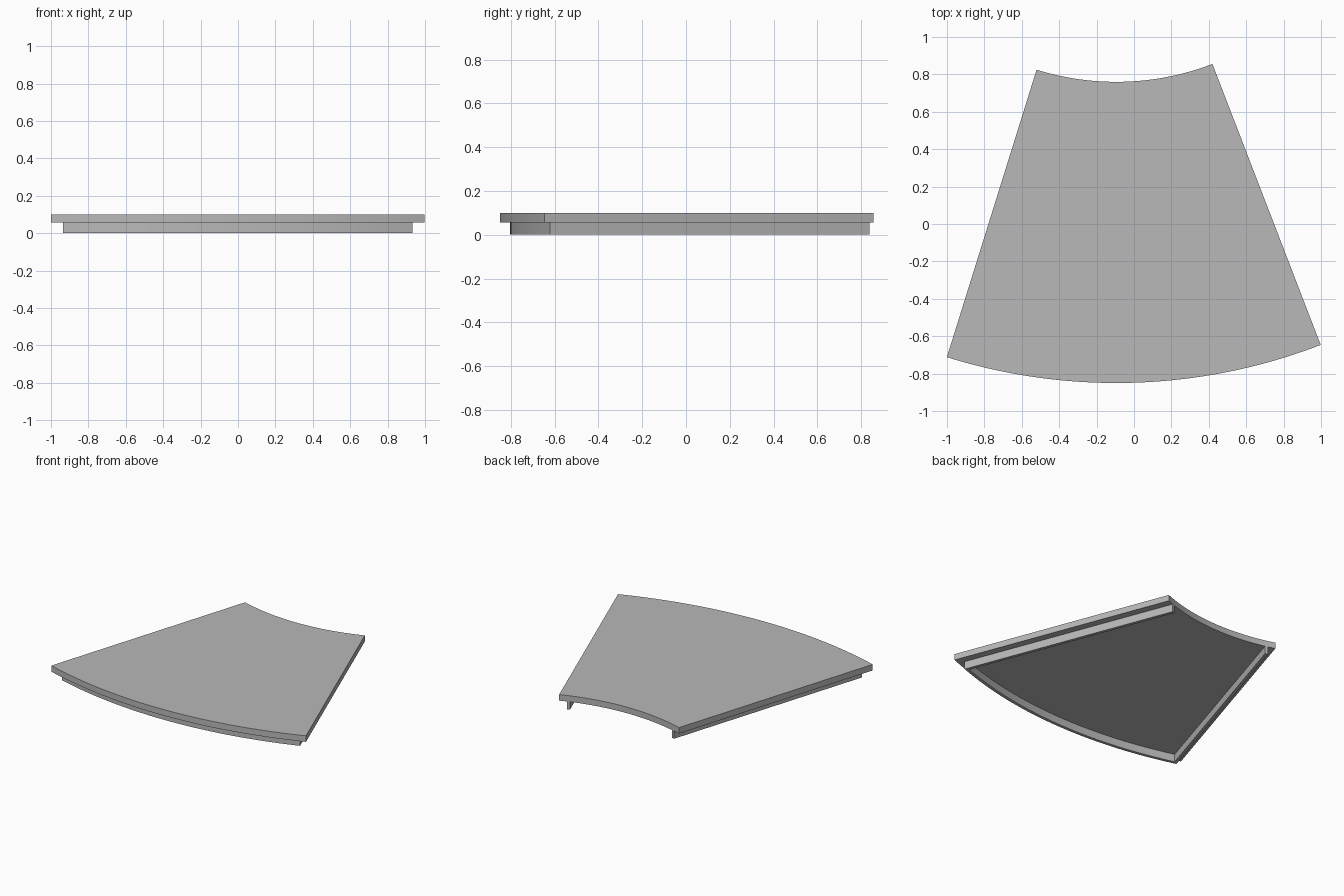
import bpy
import bmesh
from math import sin, cos, asin, radians

cube = bpy.data.objects.get("Cube")
if cube:
    bpy.data.objects.remove(cube)

CENTRE = (-0.095, 2.19)          # shared centre of both arcs
R_IN, R_OUT = 1.43, 3.04
RIGHT_EDGE, LEFT_EDGE = radians(-17.33), radians(21.08)
TOP, SEAT = 0.10, 0.056          # slab top and underside
INSET, WALL = 0.052, 0.022       # rib setback and thickness
RIB_R = 2.993
STEPS = 40

grey = bpy.data.materials.new("panel grey")
grey.use_nodes = True
colour = (0.48, 0.48, 0.48, 1)
grey.diffuse_color = colour
grey.node_tree.nodes["Principled BSDF"].inputs["Base Color"].default_value = colour


def left(r, d):
    """Angle at radius r of a line set d inside the left edge."""
    return LEFT_EDGE - asin(d / r)


def right(r, d):
    return RIGHT_EDGE + asin(d / r)


def arc(r, a, b, steps=STEPS):
    angles = [a + (b - a) * i / steps for i in range(steps + 1)]
    return [(CENTRE[0] + r * sin(t), CENTRE[1] - r * cos(t)) for t in angles]


def ribbon(name, inner, outer, z0, z1):
    """Solid strip between two matching paths."""
    bm = bmesh.new()
    rings = []
    for p, q in zip(inner, outer):
        rings.append([bm.verts.new((*xy, z)) for xy, z in
                      ((p, z0), (q, z0), (q, z1), (p, z1))])
    for a, b in zip(rings, rings[1:]):
        for i in range(4):
            j = (i + 1) % 4
            bm.faces.new((a[i], a[j], b[j], b[i]))
    bm.faces.new(rings[0])
    bm.faces.new(rings[-1])
    bmesh.ops.recalc_face_normals(bm, faces=bm.faces)
    mesh = bpy.data.meshes.new(name)
    bm.to_mesh(mesh)
    bm.free()
    mesh.materials.append(grey)
    obj = bpy.data.objects.new(name, mesh)
    bpy.context.collection.objects.link(obj)
    bpy.ops.object.select_all(action="DESELECT")
    obj.select_set(True)
    bpy.context.view_layer.objects.active = obj
    bpy.ops.object.shade_smooth_by_angle(angle=radians(30))
    return obj


# Wedge-shaped top slab
ribbon("top_slab", arc(R_IN, RIGHT_EDGE, LEFT_EDGE),
       arc(R_OUT, RIGHT_EDGE, LEFT_EDGE), SEAT, TOP)

# Curved rib under the wide front edge
r = RIB_R - WALL
ribbon("front_rib", arc(r, right(r, INSET), left(r, INSET)),
       arc(RIB_R, right(RIB_R, INSET), left(RIB_R, INSET)), 0, SEAT)

# Straight ribs under both sides, open at the narrow end
for name, side in (("left_rib", left), ("right_rib", right)):
    ends = [arc(q, side(q, INSET), side(q, INSET + WALL), 1) for q in (R_IN, r)]
    ribbon(name, ends[0], ends[1], 0, SEAT)
